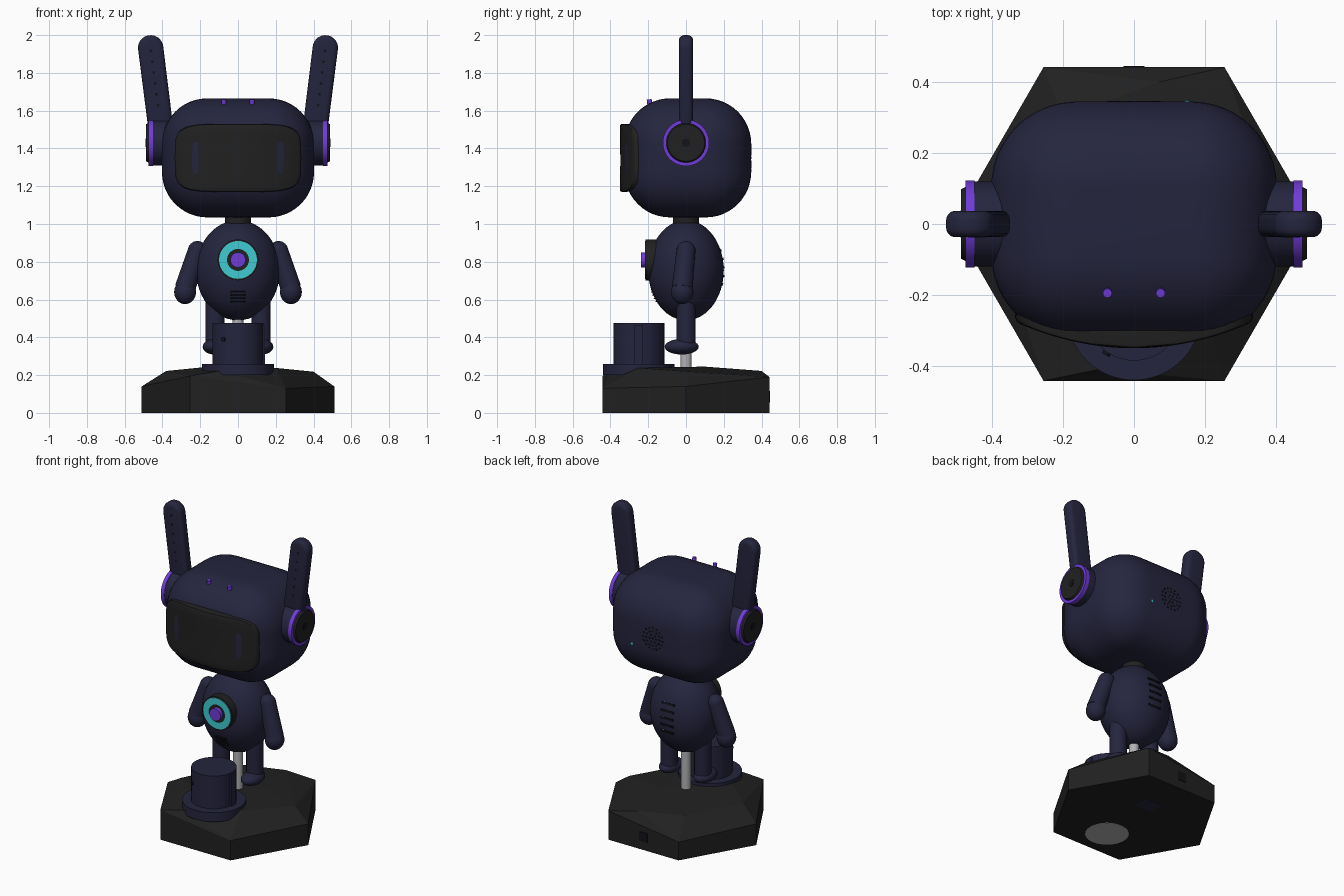
import bpy, bmesh, math
from mathutils import Vector, Matrix

if "Cube" in bpy.data.objects:
    bpy.data.objects.remove(bpy.data.objects["Cube"])


def material(name, *rgb):
    m = bpy.data.materials.new(name)
    m.use_nodes = True
    m.diffuse_color = (*rgb, 1)
    m.node_tree.nodes["Principled BSDF"].inputs["Base Color"].default_value = (*rgb, 1)
    return m


NAVY = material("navy", 0.018, 0.018, 0.048)
BLACK = material("soft black", 0.015, 0.015, 0.015)
HOLE = material("hole black", 0.006, 0.006, 0.01)
PURPLE = material("purple", 0.16, 0.045, 0.68)
CYAN = material("cyan", 0.05, 0.6, 0.64)
GREY = material("light grey", 0.45, 0.45, 0.47)
smooth = []


def finish(name, bm, mat, soft=True):
    bmesh.ops.recalc_face_normals(bm, faces=bm.faces)
    mesh = bpy.data.meshes.new(name)
    bm.to_mesh(mesh)
    bm.free()
    mesh.materials.append(mat)
    ob = bpy.data.objects.new(name, mesh)
    bpy.context.collection.objects.link(ob)
    if soft:
        smooth.append(ob)
    return ob


def rod(name, p0, p1, r0, mat, r1=None, n=40):
    """Cylinder or cone from p0 to p1."""
    p0, p1 = Vector(p0), Vector(p1)
    d = p1 - p0
    mx = Matrix.Translation((p0 + p1) / 2) @ d.to_track_quat('Z', 'Y').to_matrix().to_4x4()
    bm = bmesh.new()
    bmesh.ops.create_cone(bm, cap_ends=True, segments=n, radius1=r0,
                          radius2=r0 if r1 is None else r1, depth=d.length, matrix=mx)
    return finish(name, bm, mat)


def ball(name, c, size, mat, n=32):
    bm = bmesh.new()
    mx = Matrix.Translation(c) @ Matrix.Diagonal((*size, 1))
    bmesh.ops.create_uvsphere(bm, u_segments=n, v_segments=n // 2, radius=1, matrix=mx)
    return finish(name, bm, mat)


def box(name, c, size, mat, bevel=0, seg=1, tilt=0):
    bm = bmesh.new()
    bmesh.ops.create_cube(bm, size=1, matrix=Matrix.Diagonal((*size, 1)))
    if bevel:
        bmesh.ops.bevel(bm, geom=bm.edges[:], offset=bevel, segments=seg,
                        profile=0.5, affect='EDGES')
    bm.transform(Matrix.Translation(c) @ Matrix.Rotation(tilt, 4, 'X'))
    return finish(name, bm, mat)


# Faceted hexagonal plinth
bm = bmesh.new()
rim = [0.14, 0.19, 0.12, 0.14, 0.195, 0.13]
for i, h in enumerate(rim):
    a = i * math.pi / 3
    for z in (0, h):
        bm.verts.new((0.51 * math.cos(a), 0.51 * math.sin(a), z))
for p in [(-0.38, -0.05, 0.222), (0.4, 0.02, 0.218), (-0.1, -0.41, 0.222), (0.2, -0.25, 0.238),
          (-0.2, -0.2, 0.24), (0.07, 0.4, 0.222), (0.1, 0.1, 0.245), (-0.2, 0.3, 0.225)]:
    bm.verts.new(p)
bmesh.ops.convex_hull(bm, input=bm.verts[:])
bmesh.ops.dissolve_limit(bm, angle_limit=0.02, verts=bm.verts[:], edges=bm.edges[:])
finish("plinth", bm, BLACK, soft=False)
box("plinth_socket", (0, 0.441, 0.085), (0.06, 0.008, 0.06), HOLE)
rod("underside_disc", (0, -0.25, -0.001), (0, -0.25, 0.004), 0.13, GREY)
box("underside_recess", (0.03, 0.17, 0.001), (0.13, 0.1, 0.004), NAVY)

# Pot with a brim on the plinth
rod("pot_brim", (0, -0.25, 0.2), (0, -0.25, 0.26), 0.19, NAVY, n=64)
rod("pot", (0, -0.25, 0.25), (0, -0.25, 0.475), 0.135, NAVY, n=64)
box("pot_ridge", (0.132, -0.25, 0.36), (0.022, 0.045, 0.21), NAVY)
rod("pot_hole", (-0.075, -0.36, 0.39), (-0.08, -0.369, 0.39), 0.012, HOLE, n=12)

# Support, body and neck
rod("support_rod", (0, 0, 0.2), (0, 0, 0.55), 0.03, GREY)
ball("body", (0, 0, 0.755), (0.222, 0.2, 0.265), NAVY, 48)
rod("neck", (0, 0, 0.95), (0, 0, 1.07), 0.07, BLACK)

# Chest light
chest = lambda y: (0, y, 0.81)
rod("chest_housing", chest(-0.15), chest(-0.214), 0.108, BLACK, n=64)
bm = bmesh.new()
ring = []
for r, y in ((0.1, -0.212), (0.1, -0.218), (0.058, -0.218), (0.058, -0.212)):
    ring.append([bm.verts.new((r * math.cos(t * math.pi / 32), y, 0.81 + r * math.sin(t * math.pi / 32)))
                 for t in range(64)])
for k in range(4):
    a, b = ring[k], ring[(k + 1) % 4]
    for t in range(64):
        bm.faces.new((a[t], a[t - 1], b[t - 1], b[t]))
finish("chest_light_ring", bm, CYAN)
rod("chest_button", chest(-0.2), chest(-0.238), 0.04, PURPLE)


# Vent slits, following the curve of the body
def vent(name, x, z, width, side, mat, height=0.012):
    s = (z - 0.755) / 0.265
    y = 0.2 * math.sqrt(1 - s * s - (x / 0.222) ** 2)
    slope = math.atan2(s / 0.265, y / 0.04)
    box(name, (x, side * y, z), (width, 0.009, height), mat, tilt=side * slope)


for i in range(4):
    vent("belly_vent", 0, 0.59 + i * 0.017, 0.08, -1, HOLE, 0.006)
for i in range(5):
    vent("back_vent", 0, 0.68 + i * 0.045, 0.09, 1, HOLE)
    if i % 2 == 0:
        vent("back_vent_light", 0.03, 0.682 + i * 0.045, 0.012, 1, CYAN, 0.014)

# Arms and legs
for s, side in ((1, "left"), (-1, "right")):
    shoulder, wrist = (s * 0.215, 0, 0.86), (s * 0.28, -0.02, 0.66)
    ball(side + "_shoulder", shoulder, (0.05,) * 3, NAVY)
    rod(side + "_arm", shoulder, wrist, 0.05, NAVY, 0.055)
    ball(side + "_hand", (s * 0.28, -0.02, 0.64), (0.058, 0.06, 0.064), NAVY)
    rod(side + "_leg", (s * 0.122, 0, 0.34), (s * 0.122, 0, 0.62), 0.051, NAVY)
    ball(side + "_foot", (s * 0.125, -0.023, 0.35), (0.062, 0.09, 0.041), NAVY)

# Head: heavily rounded box
box("head", (0, 0.01, 1.35), (0.805, 0.67, 0.63), NAVY, bevel=0.24, seg=12)

# Visor: curved superellipse plate wrapping the face
bm = bmesh.new()
N = 72
power = lambda c: math.copysign(abs(c) ** 0.42, c)
rows = []
for scale, lift in ((0.99, 0.08), (1, 0.012), (0.985, 0.003), (0.95, 0), (0.75, 0), (0.5, 0), (0.25, 0)):
    row = []
    for i in range(N):
        t = 2 * math.pi * i / N
        x, z = 0.335 * scale * power(math.cos(t)), 0.18 * scale * power(math.sin(t))
        row.append(bm.verts.new((x, -0.35 + 0.66 * x * x + lift, 1.35 + z)))
    rows.append(row)
for a, b in zip(rows, rows[1:]):
    for i in range(N):
        bm.faces.new((a[i - 1], a[i], b[i], b[i - 1]))
bm.faces.new(rows[-1])
finish("visor", bm, BLACK)

# Small studs, speaker holes and rear light on the head
for x in (-0.075, 0.075):
    rod("head_stud", (x, -0.19, 1.62), (x, -0.195, 1.66), 0.013, PURPLE, n=16)
for count, radius in ((1, 0), (6, 0.024), (12, 0.048), (16, 0.07)):
    for i in range(count):
        a = 2 * math.pi * i / count
        x, z = radius * math.cos(a), 1.35 + radius * math.sin(a)
        rod("speaker_hole", (x, 0.34, z), (x, 0.347, z), 0.007, HOLE, n=10)
rod("rear_light", (0.15, 0.34, 1.28), (0.15, 0.348, 1.28), 0.008, CYAN, n=12)

# Ear pods and antennas
for s, side in ((1, "left"), (-1, "right")):
    pod = lambda x: (s * x, 0, 1.43)
    rod(side + "_ear_pod", pod(0.3), pod(0.452), 0.12, NAVY, n=64)
    rod(side + "_ear_ring", pod(0.45), pod(0.475), 0.123, PURPLE, n=64)
    rod(side + "_ear_cap", pod(0.47), pod(0.487), 0.107, BLACK, 0.098, n=64)
    rod(side + "_ear_centre", pod(0.484), pod(0.49), 0.022, HOLE, n=20)

    # Flat antenna with a round tip, leaning outwards
    lean = Matrix.Translation((s * 0.408, 0, 1.5)) @ Matrix.Rotation(s * 0.125, 4, 'Y')
    bm = bmesh.new()
    outline = [(-0.066, 0), (0.066, 0)]
    for i in range(17):
        a = math.pi * i / 16
        outline.append((0.067 * math.cos(a), 0.436 + 0.067 * math.sin(a)))
    face = bm.faces.new([bm.verts.new((x, -0.037, z)) for x, z in outline])
    out = bmesh.ops.extrude_face_region(bm, geom=[face])
    moved = [v for v in out["geom"] if isinstance(v, bmesh.types.BMVert)]
    bmesh.ops.translate(bm, verts=moved, vec=(0, 0.074, 0))
    bmesh.ops.recalc_face_normals(bm, faces=bm.faces)
    sharp = [e for e in bm.edges if e.calc_face_angle(0) > 0.8]
    bmesh.ops.bevel(bm, geom=sharp, offset=0.026, segments=5, profile=0.5, affect='EDGES')
    bm.transform(lean)
    finish(side + "_antenna", bm, NAVY)
    for i in range(6):
        p = lean @ Vector((0, -0.034, 0.13 + i * 0.058))
        rod(side + "_antenna_hole", p, p + Vector((0, -0.004, 0)), 0.008, HOLE, n=10)

# Smooth shading, keeping hard edges
bpy.ops.object.select_all(action='DESELECT')
for ob in smooth:
    ob.select_set(True)
bpy.context.view_layer.objects.active = smooth[0]
bpy.ops.object.shade_smooth_by_angle(angle=math.radians(35))
